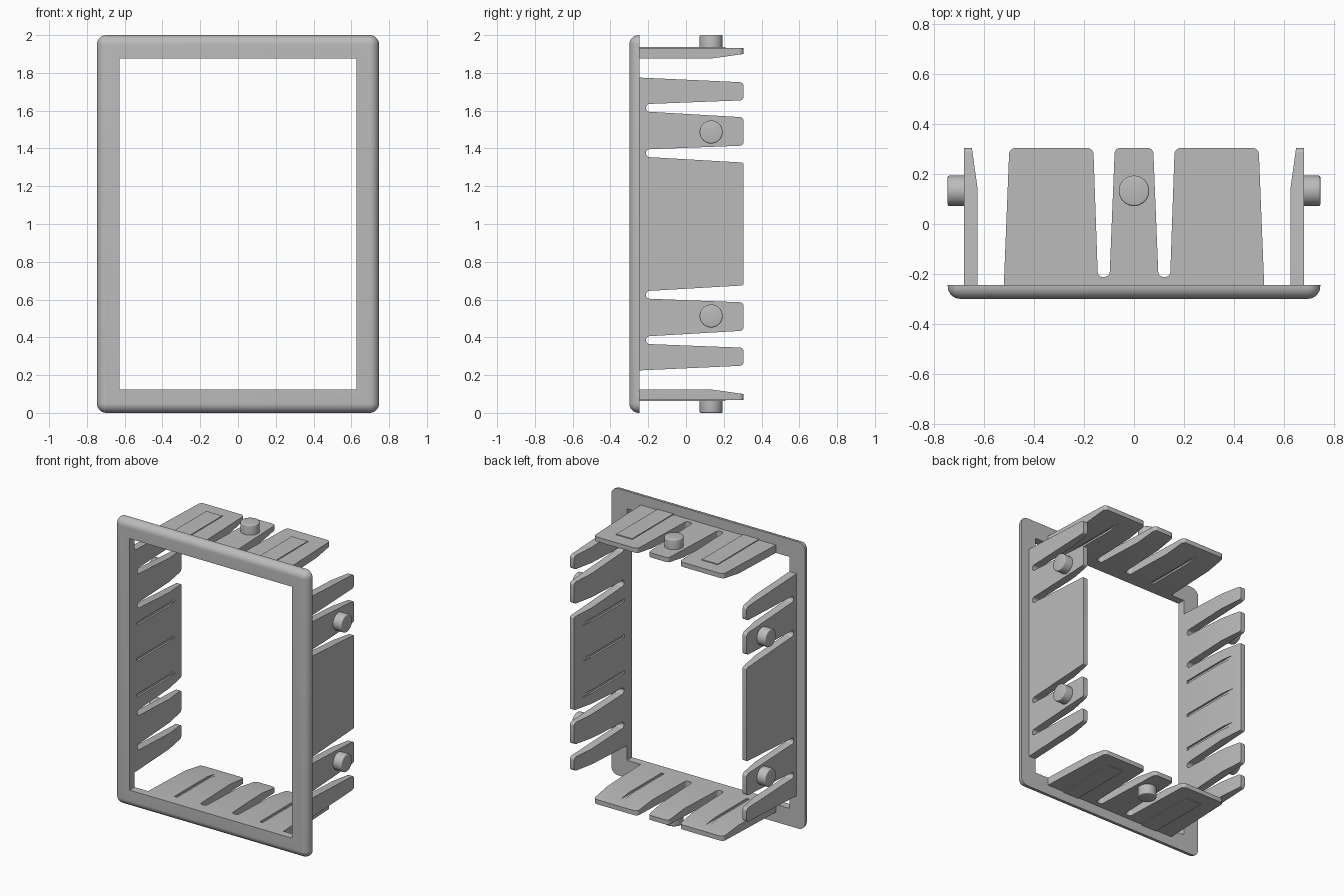
import bpy, bmesh, math
from mathutils import Matrix, Vector

if "Cube" in bpy.data.objects:
    bpy.data.objects.remove(bpy.data.objects["Cube"])

grey = bpy.data.materials.new("matte_grey")
grey.use_nodes = True
grey.diffuse_color = (0.5, 0.5, 0.5, 1)
grey.node_tree.nodes["Principled BSDF"].inputs["Base Color"].default_value = (0.5, 0.5, 0.5, 1)

BACK, TIP = -0.245, 0.305   # rear of the bezel, free end of the walls
THICK = 0.055


def make(name, bm):
    bmesh.ops.recalc_face_normals(bm, faces=bm.faces)
    me = bpy.data.meshes.new(name)
    bm.to_mesh(me)
    bm.free()
    me.materials.append(grey)
    ob = bpy.data.objects.new(name, me)
    bpy.context.collection.objects.link(ob)
    return ob


def prism(name, points, direction):
    bm = bmesh.new()
    face = bm.faces.new([bm.verts.new(p) for p in points])
    new = bmesh.ops.extrude_face_region(bm, geom=[face])["geom"]
    moved = [g for g in new if isinstance(g, bmesh.types.BMVert)]
    bmesh.ops.translate(bm, verts=moved, vec=direction)
    return make(name, bm)


def box(name, u, y0, y1, width, w0, w1):
    h = width / 2
    pts = [(u - h, y0, w0), (u + h, y0, w0), (u + h, y1, w0), (u - h, y1, w0)]
    return prism(name, pts, (0, 0, w1 - w0))


def cut(ob, cutter):
    mod = ob.modifiers.new("cut", "BOOLEAN")
    mod.operation, mod.solver, mod.object = "DIFFERENCE", "EXACT", cutter
    bpy.context.view_layer.objects.active = ob
    bpy.ops.object.modifier_apply(modifier=mod.name)
    bpy.data.objects.remove(cutter)


def fillet(corners, steps=6):
    # round each (u, y, radius) corner with a short arc
    out = []
    for i, (u, y, r) in enumerate(corners):
        p = Vector((u, y))
        if r == 0:
            out.append(p)
            continue
        a = p + (Vector(corners[i - 1][:2]) - p).normalized() * r
        b = p + (Vector(corners[(i + 1) % len(corners)][:2]) - p).normalized() * r
        c = a + b - p
        for k in range(steps + 1):
            t = k / steps * math.pi / 2
            out.append(c + (a - c) * math.cos(t) + (b - c) * math.sin(t))
    return out


def smooth(ob):
    bpy.ops.object.select_all(action="DESELECT")
    ob.select_set(True)
    bpy.context.view_layer.objects.active = ob
    bpy.ops.object.shade_smooth_by_angle(angle=math.radians(35))


def bezel():
    # rounded front edge swept around the outline, closed on a square opening
    r, steps = 0.05, 8
    rings = [[], [], []]
    angles = [k / steps * math.pi / 2 for k in range(steps + 1)]
    profile = [(r * math.cos(a), BACK - 0.005 - r * math.sin(a)) for a in angles]
    profile = [(r, BACK)] + profile

    def ring(hx, hz, radius, y):
        pts = []
        for q, (sx, sz) in enumerate([(1, 1), (-1, 1), (-1, -1), (1, -1)]):
            for a in angles:
                t = a + q * math.pi / 2
                pts.append((sx * hx + radius * math.cos(t), y, 1 + sz * hz + radius * math.sin(t)))
        return pts

    rings = [ring(0.747 - r, 1 - r, rad, y) for rad, y in profile]
    rings += [ring(0.627, 0.877, 0, -0.3), ring(0.627, 0.877, 0, BACK)]
    bm = bmesh.new()
    loops = [[bm.verts.new(p) for p in pts] for pts in rings]
    for a, b in zip(loops, loops[1:] + loops[:1]):
        for i in range(len(a)):
            j = (i + 1) % len(a)
            bm.faces.new((a[i], a[j], b[j], b[i]))
    bmesh.ops.remove_doubles(bm, verts=bm.verts, dist=0.0001)
    smooth(make("bezel_frame", bm))


def peg(name, u, y, height):
    bm = bmesh.new()
    bmesh.ops.create_cone(bm, cap_ends=True, segments=40, radius1=0.061, radius2=0.061, depth=height)
    bmesh.ops.translate(bm, verts=bm.verts, vec=(u, y, THICK + height / 2 - 0.003))
    top = max(v.co.z for v in bm.verts)
    rim = [e for e in bm.edges if all(v.co.z > top - 0.001 for v in e.verts)]
    bmesh.ops.bevel(bm, geom=rim, offset=0.007, segments=3, affect="EDGES", profile=0.5)
    return make(name, bm)


def wall(name, angle, distance, fingers, grooves, pegs, pads, peg_height):
    # slotted outline: each finger is (base start, base end, tip start, tip end, corner radius)
    corners = []
    for i, (b0, b1, t0, t1, r) in enumerate(fingers):
        first, last = i == 0, i == len(fingers) - 1
        corners.append((b0, BACK, 0) if first else (b0, -0.212, 0.019))
        corners += [(t0, TIP, r), (t1, TIP, r)]
        corners.append((b1, BACK, 0) if last else (b1, -0.212, 0.019))
    plate = prism(name, [(p.x, p.y, 0) for p in fillet(corners)], (0, 0, THICK))

    # thin the inner side towards the tip, then cut the shallow grooves
    slope = [(-1, 0.14, 0), (-1, 0.47, 0.046), (-1, 0.47, -0.1), (-1, 0.14, -0.1)]
    cut(plate, prism("taper_cutter", slope, (2, 0, 0)))
    for u in grooves:
        cut(plate, box("groove_cutter", u, -0.215, 0.29, 0.022, -0.05, 0.013))

    parts = [plate]
    parts += [peg(name + "_peg", u, 0.133, peg_height) for u in pegs]
    parts += [box(name + "_pad", u, BACK, 0.21, 0.123, THICK - 0.003, THICK + 0.006) for u in pads]
    place = (Matrix.Translation((0, 0, 1)) @ Matrix.Rotation(angle, 4, "Y")
             @ Matrix.Translation((0, 0, distance)))
    for ob in parts:
        ob.data.transform(place)
        smooth(ob)


def mirrored(half):
    return [(-b1, -b0, -t1, -t0, r) for b0, b1, t0, t1, r in reversed(half)]


# finger layouts, mirrored about the middle of each wall
end_half = [(0.145, 0.522, 0.163, 0.5, 0.025)]
end_fingers = mirrored(end_half) + [(-0.098, 0.098, -0.077, 0.077, 0.022)] + end_half
side_half = [(0.395, 0.595, 0.415, 0.565, 0.02), (0.635, 0.775, 0.655, 0.75, 0.02)]
side_fingers = mirrored(side_half) + [(-0.355, 0.355, -0.325, 0.325, 0.01)] + side_half

bezel()
for name, angle in (("top_wall", 0), ("bottom_wall", math.pi)):
    wall(name, angle, 0.877, end_fingers, (-0.33, 0.33), (0,), (-0.33, 0.33), 0.071)
for name, angle in (("left_wall", math.pi / 2), ("right_wall", -math.pi / 2)):
    wall(name, angle, 0.627, side_fingers, (-0.25, 0, 0.25), (-0.487, 0.487), (), 0.068)
